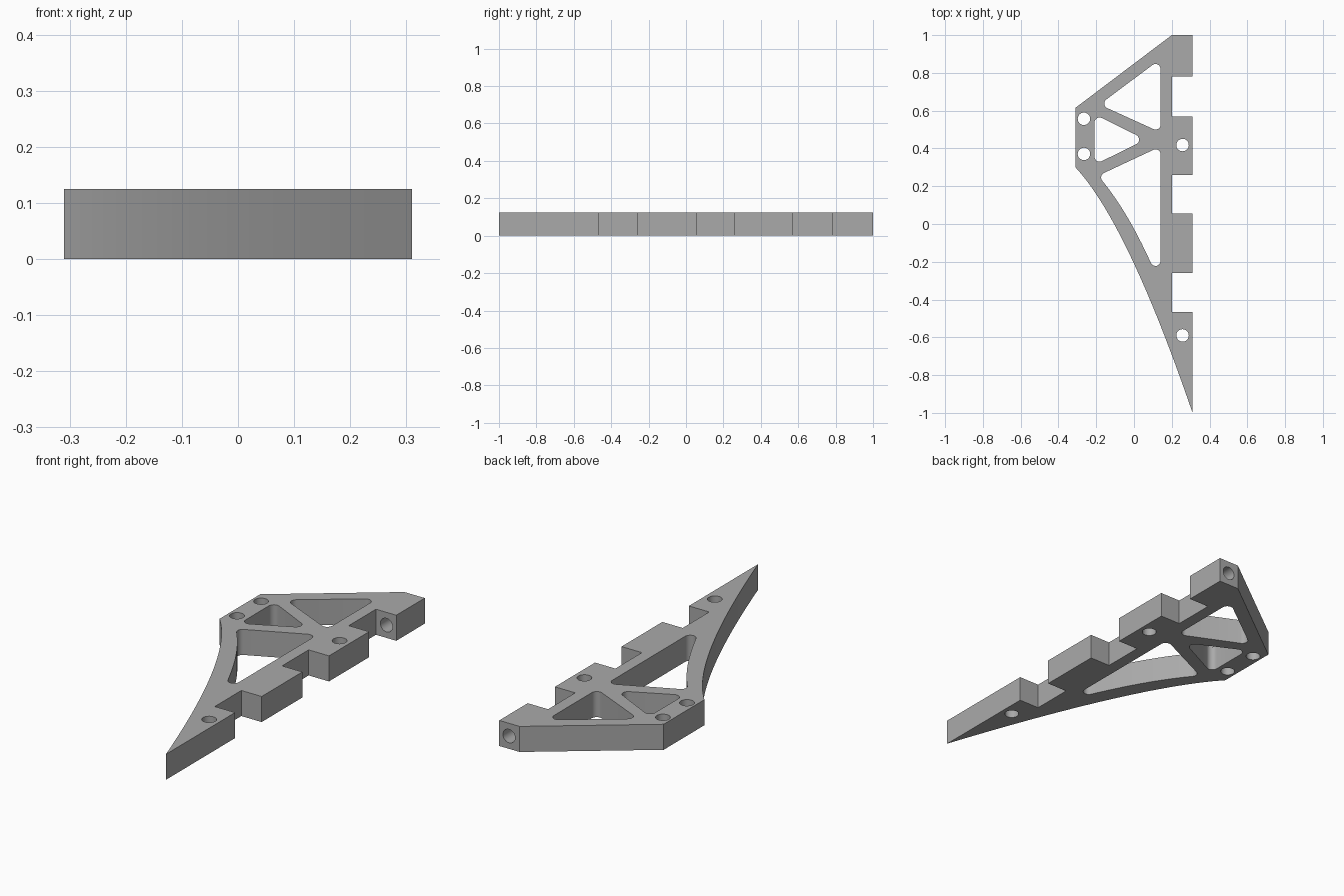
import bpy, bmesh
from math import sin, cos, pi, atan2
from mathutils import Vector

if "Cube" in bpy.data.objects:
    bpy.data.objects.remove(bpy.data.objects["Cube"], do_unlink=True)

THICK = 0.125
FILLET = 0.027
BOLT_R = 0.033


def bezier(a, b, c, n=20):
    a, b, c = Vector(a), Vector(b), Vector(c)
    return [a * (1 - t) ** 2 + b * 2 * t * (1 - t) + c * t * t
            for t in (i / n for i in range(n + 1))]


def arc(center, start, end, n=8):
    return [Vector((center[0] + FILLET * cos(start + (end - start) * i / n),
                    center[1] + FILLET * sin(start + (end - start) * i / n)))
            for i in range(n + 1)]


def rounded(centers):
    """Counter-clockwise rounded polygon around the given fillet centres."""
    pts = []
    for i, c in enumerate(centers):
        p, q = centers[i - 1], centers[(i + 1) % len(centers)]
        start = atan2(c[1] - p[1], c[0] - p[0]) - pi / 2
        end = atan2(q[1] - c[1], q[0] - c[0]) - pi / 2
        while end < start:
            end += 2 * pi
        pts += arc(c, start, end)
    return pts


def circle(x, y, n=32):
    return [Vector((x + BOLT_R * cos(2 * pi * i / n), y + BOLT_R * sin(2 * pi * i / n)))
            for i in range(n)]


# Outline: curved lower edge, then the notched mounting edge
outline = bezier((-0.31, 0.30), (-0.035, 0.005), (0.31, -1.0), 28)
for low, high in ((None, -0.465), (-0.26, 0.055), (0.26, 0.57), (0.78, 1.0)):
    if low is not None:
        outline += [Vector((0.2, low)), Vector((0.31, low))]
    outline += [Vector((0.31, high)), Vector((0.2, high))]
outline.append(Vector((-0.31, 0.615)))

# Lightening windows: two triangles and one with a curved side
upper_window = rounded([(0.114, 0.527), (0.114, 0.82), (-0.13, 0.638)])
middle_window = rounded([(-0.182, 0.357), (0.0, 0.447), (-0.182, 0.537)])
top, left, bottom = (0.114, 0.368), (-0.147, 0.246), (0.114, -0.195)
slant = atan2(top[1] - left[1], top[0] - left[0]) + pi / 2
lower_window = arc(bottom, pi * 1.14, pi * 2) + arc(top, 0, slant)
lower_window += arc(left, slant, pi * 1.22)
lower_window += bezier(lower_window[-1], (-0.033, 0.064), lower_window[0])[1:-1]

bolt_holes = [circle(x, y) for x, y in
              ((-0.265, 0.557), (-0.265, 0.371), (0.257, 0.418), (0.257, -0.59))]

# Fill the flat plate and extrude it
bm = bmesh.new()
for loop in [outline, upper_window, middle_window, lower_window] + bolt_holes:
    verts = [bm.verts.new((p.x, p.y, 0)) for p in loop]
    for i, v in enumerate(verts):
        bm.edges.new((verts[i - 1], v))
bmesh.ops.triangle_fill(bm, edges=bm.edges[:], use_beauty=True)
grown = bmesh.ops.extrude_face_region(bm, geom=bm.faces[:])
bmesh.ops.translate(bm, vec=(0, 0, THICK),
                    verts=[g for g in grown["geom"] if isinstance(g, bmesh.types.BMVert)])
bmesh.ops.recalc_face_normals(bm, faces=bm.faces[:])
mesh = bpy.data.meshes.new("bracket_plate")
bm.to_mesh(mesh)
bm.free()
bracket = bpy.data.objects.new("bracket_plate", mesh)
bpy.context.collection.objects.link(bracket)

# Material
grey = bpy.data.materials.new("plain grey")
grey.use_nodes = True
colour = (0.4, 0.4, 0.4, 1)
grey.diffuse_color = colour
grey.node_tree.nodes["Principled BSDF"].inputs["Base Color"].default_value = colour
mesh.materials.append(grey)

# Lengthwise hole through the end tab
bpy.ops.mesh.primitive_cylinder_add(vertices=32, radius=BOLT_R, depth=0.4,
                                    location=(0.257, 0.89, THICK / 2),
                                    rotation=(pi / 2, 0, 0))
cutter = bpy.context.object
cutter.name = "end_tab_hole_cutter"
cutter.data.materials.append(grey)
cutter.hide_render = True
cutter.display_type = 'WIRE'
cut = bracket.modifiers.new("end_tab_hole", 'BOOLEAN')
cut.operation = 'DIFFERENCE'
cut.solver = 'EXACT'
cut.object = cutter

bpy.ops.object.select_all(action='DESELECT')
bracket.select_set(True)
bpy.context.view_layer.objects.active = bracket
bpy.ops.object.modifier_apply(modifier=cut.name)
bpy.data.objects.remove(cutter, do_unlink=True)
bpy.ops.object.shade_smooth_by_angle(angle=pi / 6)
